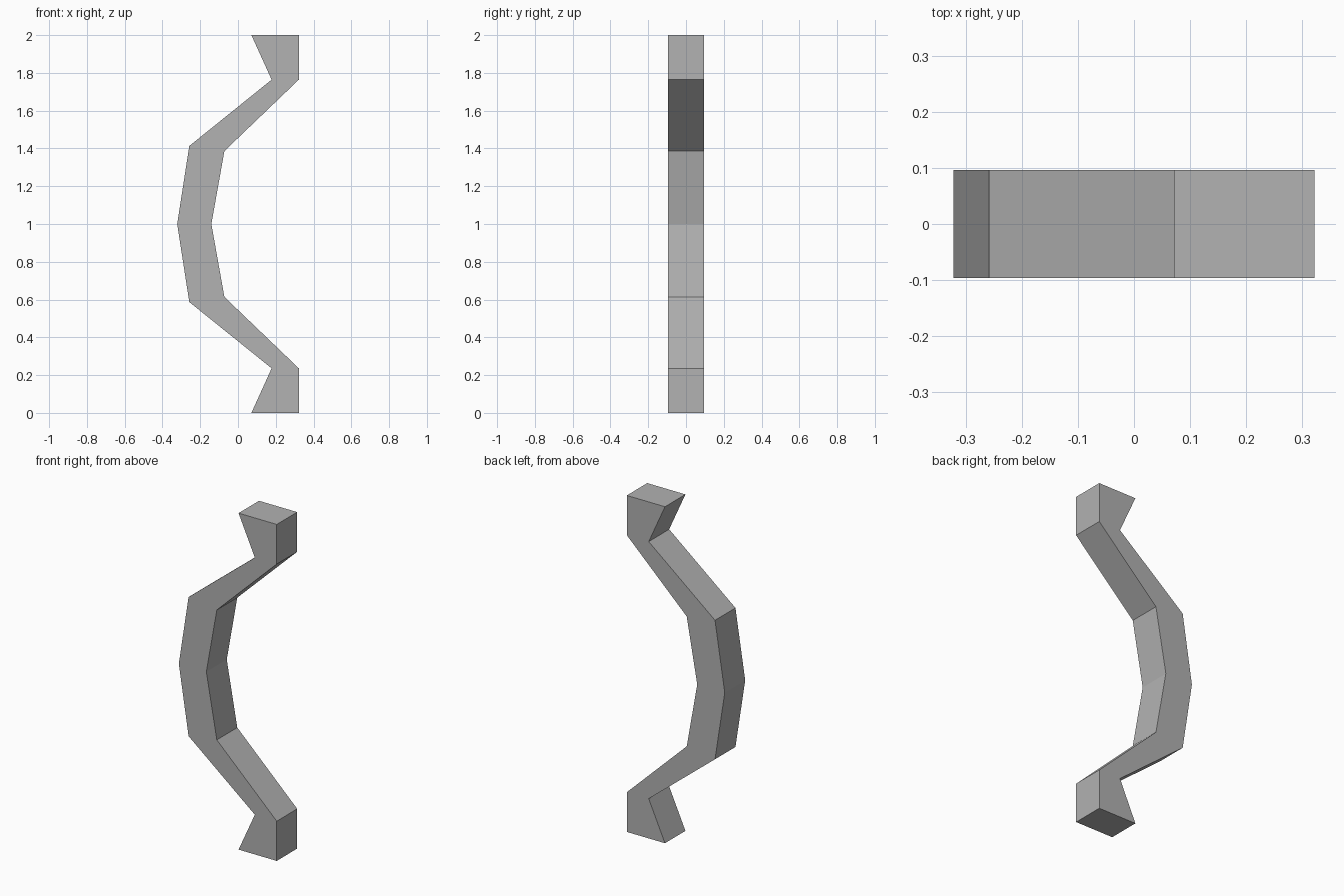
import bpy, bmesh

if "Cube" in bpy.data.objects:
    bpy.data.objects.remove(bpy.data.objects["Cube"])

HALF_DEPTH = 0.096

# Upper half profile: (outer x, outer z), (inner x, inner z), from the middle to the top
upper = [
    ((-0.322, 1.0), (-0.141, 1.0)),
    ((-0.258, 1.413), (-0.072, 1.386)),
    ((0.178, 1.764), (0.322, 1.764)),
    ((0.071, 2.0), (0.322, 2.0)),
]
# Mirror about z = 1 for the lower half
lower = [tuple((x, 2 - z) for x, z in pair) for pair in reversed(upper[1:])]
pairs = lower + upper

bm = bmesh.new()
rows = [[bm.verts.new((x, -HALF_DEPTH, z)) for x, z in pair] for pair in pairs]
side = [bm.faces.new((a[0], a[1], b[1], b[0])) for a, b in zip(rows, rows[1:])]

# Extrude the flat side into a solid bar
ext = bmesh.ops.extrude_face_region(bm, geom=side, use_keep_orig=True)
bmesh.ops.translate(bm, vec=(0, 2 * HALF_DEPTH, 0),
                    verts=[g for g in ext["geom"] if isinstance(g, bmesh.types.BMVert)])
bmesh.ops.recalc_face_normals(bm, faces=bm.faces)

# Curved handle bar with flared ends
mesh = bpy.data.meshes.new("curved_handle")
bm.to_mesh(mesh)
bm.free()
bpy.context.collection.objects.link(bpy.data.objects.new("curved_handle", mesh))

# Dark grey finish
grey = bpy.data.materials.new("dark_grey")
grey.diffuse_color = (0.445, 0.445, 0.445, 1)
grey.use_nodes = True
grey.node_tree.nodes["Principled BSDF"].inputs["Base Color"].default_value = grey.diffuse_color
mesh.materials.append(grey)
